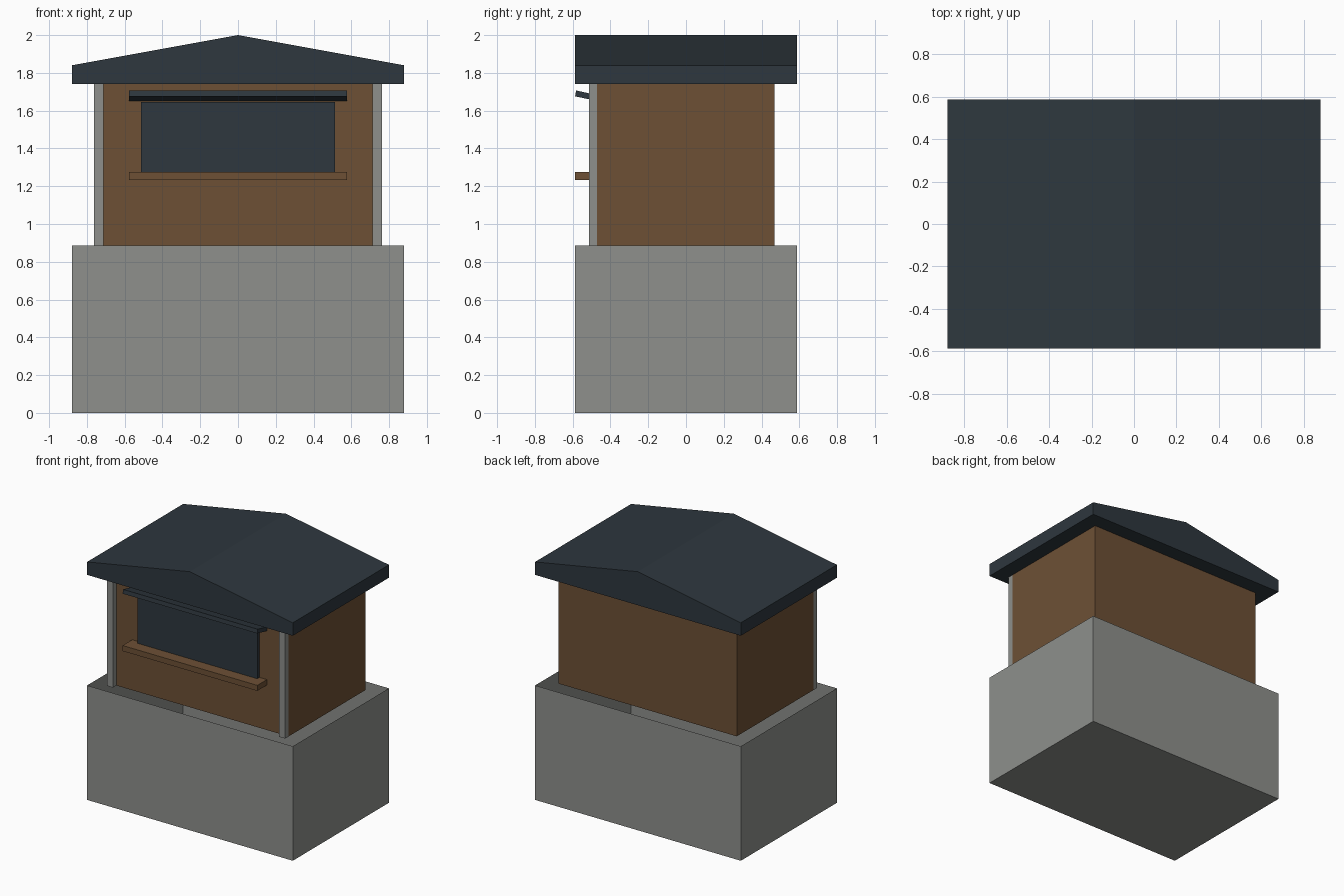
import bpy, bmesh

if "Cube" in bpy.data.objects:
    bpy.data.objects.remove(bpy.data.objects["Cube"])


def material(name, rgb):
    m = bpy.data.materials.new(name)
    lin = [(c / 255 / 12.92) if c < 11 else ((c / 255 + 0.055) / 1.055) ** 2.4 for c in rgb]
    m.diffuse_color = (*lin, 1)
    m.use_nodes = True
    m.node_tree.nodes["Principled BSDF"].inputs["Base Color"].default_value = m.diffuse_color
    return m


CONCRETE = material("concrete grey", (142, 144, 140))
WOOD = material("brown wood", (109, 80, 53))
SLATE = material("dark slate", (46, 55, 62))


def prism(name, profile, axis, lo, hi, mat):
    """Extrude a closed 2D profile along x (profile is y,z) or y (profile is x,z)."""
    bm = bmesh.new()
    place = (lambda p, t: (t, *p)) if axis == "x" else (lambda p, t: (p[0], t, p[1]))
    rings = [[bm.verts.new(place(p, t)) for p in profile] for t in (lo, hi)]
    n = len(profile)
    for ring in rings:
        bm.faces.new(ring)
    for i in range(n):
        j = (i + 1) % n
        bm.faces.new((rings[0][i], rings[0][j], rings[1][j], rings[1][i]))
    bmesh.ops.recalc_face_normals(bm, faces=bm.faces)
    mesh = bpy.data.meshes.new(name)
    bm.to_mesh(mesh)
    bm.free()
    mesh.materials.append(mat)
    ob = bpy.data.objects.new(name, mesh)
    bpy.context.collection.objects.link(ob)
    return ob


def box(name, x, y, z, mat):
    return prism(name, [(y[0], z[0]), (y[1], z[0]), (y[1], z[1]), (y[0], z[1])], "x", *x, mat)


# Concrete base: a thin-walled box, open at the top
base = box("base", (-0.88, 0.88), (-0.587, 0.587), (0, 0.885), CONCRETE)
bm = bmesh.new()
bm.from_mesh(base.data)
bmesh.ops.delete(bm, geom=[f for f in bm.faces if f.normal.z > 0.9], context="FACES_ONLY")
bm.to_mesh(base.data)
bm.free()

# Wooden cabin and its front corner posts
box("cabin", (-0.762, 0.762), (-0.47, 0.468), (0.885, 1.74), WOOD)
for side, x in (("left", (-0.762, -0.712)), ("right", (0.712, 0.762))):
    box(side + "_post", x, (-0.513, -0.47), (0.885, 1.74), CONCRETE)

# Serving window, sill and tilted awning
box("window", (-0.513, 0.513), (-0.497, -0.47), (1.275, 1.645), SLATE)
box("sill", (-0.576, 0.576), (-0.587, -0.47), (1.232, 1.275), WOOD)
prism("awning", [(-0.587, 1.676), (-0.47, 1.651), (-0.47, 1.682), (-0.582, 1.707)],
      "x", -0.576, 0.576, SLATE)

# Gabled roof slab
prism("roof", [(-0.88, 1.74), (0.88, 1.74), (0.88, 1.84), (0, 2.0), (-0.88, 1.84)],
      "y", -0.587, 0.587, SLATE)
